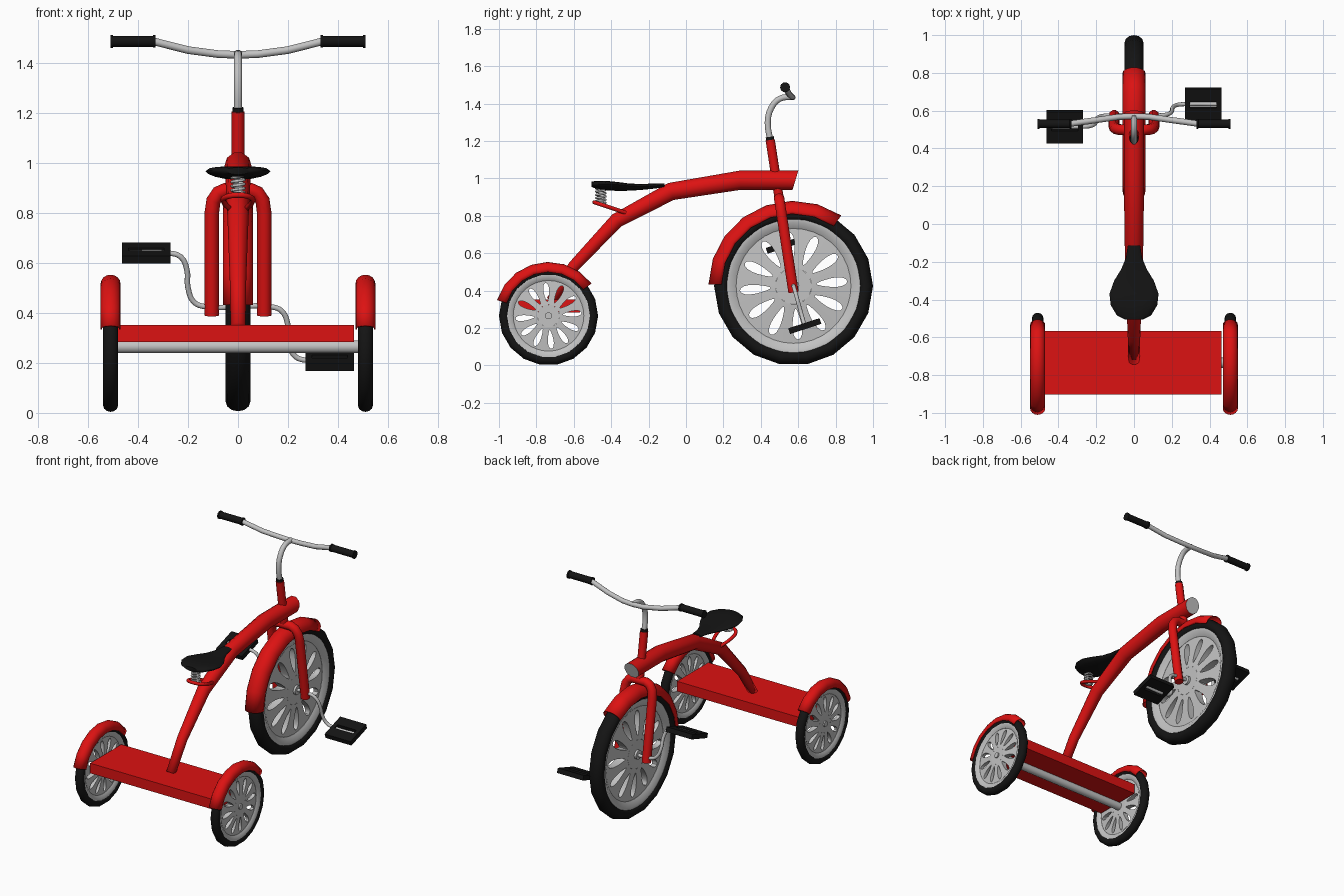
import bpy, bmesh
from math import sin, cos, pi, radians
from mathutils import Vector, Matrix

cube = bpy.data.objects.get("Cube")
if cube:
    bpy.data.objects.remove(cube)


def material(name, r, g, b):
    m = bpy.data.materials.new(name)
    m.use_nodes = True
    m.diffuse_color = (r, g, b, 1)
    bsdf = m.node_tree.nodes["Principled BSDF"]
    bsdf.inputs["Base Color"].default_value = (r, g, b, 1)
    bsdf.inputs["Roughness"].default_value = 0.5
    return m


RED = material("red paint", 0.72, 0.006, 0.006)
GREY = material("grey metal", 0.54, 0.54, 0.54)
BLACK = material("black rubber", 0.007, 0.007, 0.007)


def finish(name, mesh, *mats, angle=40):
    ob = bpy.data.objects.new(name, mesh)
    bpy.context.collection.objects.link(ob)
    mesh.materials.clear()
    for m in mats:
        mesh.materials.append(m)
    bpy.ops.object.select_all(action='DESELECT')
    ob.select_set(True)
    bpy.context.view_layer.objects.active = ob
    bpy.ops.object.shade_smooth_by_angle(angle=radians(angle))
    return ob


def from_bmesh(name, bm, *mats, angle=40):
    bmesh.ops.recalc_face_normals(bm, faces=bm.faces)
    mesh = bpy.data.meshes.new(name)
    bm.to_mesh(mesh)
    bm.free()
    return finish(name, mesh, *mats, angle=angle)


def tube(name, points, radius, mat, bend=False):
    """Round bar along points; radius is a number or one per point."""
    radii = radius if isinstance(radius, list) else [radius] * len(points)
    cu = bpy.data.curves.new(name, 'CURVE')
    cu.dimensions = '3D'
    cu.bevel_depth, cu.bevel_resolution = 1, 3
    cu.use_fill_caps, cu.resolution_u = True, 4
    sp = cu.splines.new('BEZIER' if bend else 'POLY')
    pts = sp.bezier_points if bend else sp.points
    pts.add(len(points) - 1)
    for p, co, r in zip(pts, points, radii):
        p.radius = r
        if bend:
            p.co = co
            p.handle_left_type = p.handle_right_type = 'AUTO'
        else:
            p.co = (*co, 1)
    tmp = bpy.data.objects.new(name + " path", cu)
    bpy.context.collection.objects.link(tmp)
    bpy.context.view_layer.update()
    deps = bpy.context.evaluated_depsgraph_get()
    mesh = bpy.data.meshes.new_from_object(tmp.evaluated_get(deps))
    bpy.data.objects.remove(tmp)
    return finish(name, mesh, mat)


def box(bm, centre, size, tilt=0.0, pivot=(0, 0, 0)):
    m = (Matrix.Translation(pivot) @ Matrix.Rotation(tilt, 4, 'X')
         @ Matrix.Translation(centre) @ Matrix.Diagonal((*size, 1)))
    bmesh.ops.create_cube(bm, size=1, matrix=m)


def lathe(name, profile, centre, mat, start=0, end=360, steps=18, closed=True):
    """Turn (x, radius) points around a sideways axle."""
    bm = bmesh.new()
    full = end - start == 360
    rings = []
    for i in range(steps + (not full)):
        a = radians(start + (end - start) * i / steps)
        rings.append([bm.verts.new(Vector(centre) + Vector((x, r * cos(a), r * sin(a))))
                      for x, r in profile])
    n = len(profile)
    for i in range(steps):
        p, q = rings[i], rings[(i + 1) % len(rings)]
        for j in range(n if closed else n - 1):
            k = (j + 1) % n
            bm.faces.new((p[j], p[k], q[k], q[j]))
    return from_bmesh(name, bm, mat)


def slotted_disc(name, centre, r_in, r_out, x_in, x_out):
    """Lens-shaped disc pierced by twelve teardrop slots."""
    bm = bmesh.new()
    mid, half = (r_in + r_out) / 2, (r_out - r_in) * 0.38
    width = r_out * 0.075
    half_sector = radians(15)
    edge = [(r_out, 1 - k / 2) for k in range(5)]
    edge += [(r_out + (r_in - r_out) * k / 4, -1) for k in (1, 2, 3)]
    edge += [(r_in, -1 + k / 2) for k in range(5)]
    edge += [(r_in + (r_out - r_in) * k / 4, 1) for k in (1, 2, 3)]
    for s in range(12):
        a0 = radians(5 + 30 * s)
        layers = []
        for side in (-1, 1):
            def vert(r, t):
                x = x_in + (x_out - x_in) * (r - r_in) / (r_out - r_in)
                return bm.verts.new(Vector(centre) + Vector((side * x, r * cos(a0 + t), r * sin(a0 + t))))
            outer = [vert(r, f * half_sector) for r, f in edge]
            hole = []
            for k in range(16):
                t = pi / 4 - k * pi / 8
                r = mid + half * cos(t)
                hole.append(vert(r, width * sin(t) * (1 + 0.45 * cos(t)) / r))
            layers.append((outer, hole))
        (o1, h1), (o2, h2) = layers
        for k in range(16):
            j = (k + 1) % 16
            bm.faces.new((o1[k], o1[j], h1[j], h1[k]))
            bm.faces.new((o2[k], h2[k], h2[j], o2[j]))
            bm.faces.new((h1[k], h1[j], h2[j], h2[k]))
    bmesh.ops.remove_doubles(bm, verts=bm.verts, dist=0.0001)
    return from_bmesh(name, bm, GREY)


def wheel(name, centre, radius, rim, half_width):
    depth = (radius - rim) / 2
    tyre = [(half_width * cos(i * pi / 6), rim + depth + depth * sin(i * pi / 6)) for i in range(12)]
    lathe(name + "_tyre", tyre, centre, BLACK)
    w = half_width * 0.75
    lathe(name + "_rim", [(-w, rim + 0.012), (w, rim + 0.012), (w, rim - 0.005), (w * 0.45, rim * 0.89),
                          (-w * 0.45, rim * 0.89), (-w, rim - 0.005)], centre, GREY, steps=36)
    slotted_disc(name + "_disc", centre, rim * 0.28, rim * 0.91, w * 0.9, w * 0.4)
    c = Vector(centre)
    for part, r, x in (("_hub", rim * 0.29, w * 0.9), ("_hub_cap", rim * 0.09, w * 1.3)):
        tube(name + part, [c - Vector((x, 0, 0)), c + Vector((x, 0, 0))], r, GREY)


def fender(name, centre, r_in, r_out, half_width, start, end):
    arch = half_width * 0.9
    prof = [(half_width * cos(i * pi / 8), r_out - arch + arch * sin(i * pi / 8)) for i in range(9)]
    prof = [(half_width, r_in)] + prof + [(-half_width, r_in)]
    ob = lathe(name, prof, centre, RED, start, end, 7, closed=False)
    mod = ob.modifiers.new("thickness", 'SOLIDIFY')
    mod.thickness, mod.offset = 0.006, 0


# Wheels and fenders
FRONT = (0, 0.575, 0.425)
wheel("front_wheel", FRONT, 0.425, 0.345, 0.05)
fender("front_fender", FRONT, 0.385, 0.452, 0.058, 56, 179)
for side, label in ((1, "left"), (-1, "right")):
    hub = (side * 0.51, -0.735, 0.265)
    wheel(label + "_rear_wheel", hub, 0.265, 0.212, 0.03)
    fender(label + "_rear_fender", hub, 0.234, 0.285, 0.037, 37, 163)
tube("rear_axle", [(-0.5, -0.735, 0.265), (0.5, -0.735, 0.265)], 0.027, GREY)

# Rear step
bm = bmesh.new()
box(bm, (-0.008, -0.735, 0.318), (0.945, 0.335, 0.068))
from_bmesh("rear_step", bm, RED)

# Backbone tube with slanted capped nose
frame = tube("frame_tube", [(0, -0.72, 0.345), (0, -0.6, 0.53), (0, -0.37, 0.775), (0, -0.08, 0.93),
                            (0, 0.29, 0.99), (0, 0.66, 0.99)],
             [0.03, 0.033, 0.042, 0.05, 0.054, 0.054], RED)
frame.data.materials.append(GREY)
bm = bmesh.new()
bm.from_mesh(frame.data)
bmesh.ops.remove_doubles(bm, verts=bm.verts, dist=0.0001)
cut = bmesh.ops.bisect_plane(bm, geom=bm.verts[:] + bm.edges[:] + bm.faces[:], plane_co=(0, 0.585, 0.99),
                             plane_no=(0, 1, -0.3), clear_outer=True)
rim_edges = [e for e in cut["geom_cut"] if isinstance(e, bmesh.types.BMEdge)]
cap = bmesh.ops.holes_fill(bm, edges=rim_edges)["faces"]
for f in cap:
    f.material_index = 1
    f.smooth = False
    for e in f.edges:
        e.smooth = False
bm.to_mesh(frame.data)
bm.free()


# Fork and steering column share one leaning line
def lean(x, z):
    return (x, 0.575 - 0.153 * (z - 0.39), z)


tube("steering_column", [lean(0, 0.88), lean(0, 1.205)], 0.026, RED)
tube("column_collar", [lean(0, 1.195), lean(0, 1.222)], 0.023, BLACK)
half = [(0.105, 0.39), (0.105, 0.8), (0.098, 0.85), (0.078, 0.88), (0.05, 0.892)]
tube("fork", [lean(x, z) for x, z in half] + [lean(-x, z) for x, z in reversed(half)], 0.029, RED)

# Handlebar
tube("handlebar_stem", [lean(0, 1.2), (0, 0.437, 1.3), (0, 0.455, 1.375), (0, 0.5, 1.425), (0, 0.575, 1.437)],
     0.017, GREY, bend=True)
bar = [(0.4, 0.53, 1.487), (0.33, 0.532, 1.485), (0.2, 0.55, 1.452), (0.08, 0.567, 1.436)]
tube("handlebar", bar + [(0, 0.57, 1.433)] + [(-x, y, z) for x, y, z in reversed(bar)], 0.016, GREY)

# Grips, cranks and pedals on both sides
for s, label in ((1, "left"), (-1, "right")):
    tube(label + "_grip", [(s * x, 0.53, 1.487) for x in (0.33, 0.34, 0.341, 0.5, 0.501, 0.51)],
         [0.026, 0.026, 0.023, 0.023, 0.027, 0.027], BLACK)
    path = [(0, 0), (0.13, 0), (0.175, 0.08), (0.2, 0.35), (0.205, 0.7), (0.23, 0.93), (0.28, 1), (0.45, 1)]
    tube(label + "_crank", [(s * x, 0.575 + s * 0.06 * f, 0.425 - s * 0.215 * f) for x, f in path],
         0.011, GREY, bend=True)
    bm = bmesh.new()
    pivot = (s * 0.367, 0.575 + s * 0.06, 0.425 - s * 0.215)
    for e in (-1, 1):
        box(bm, (0, e * 0.053, 0), (0.195, 0.07, 0.032), radians(18), pivot)
        box(bm, (e * 0.084, 0, 0), (0.027, 0.04, 0.032), radians(18), pivot)
    from_bmesh(label + "_pedal", bm, BLACK)

# Seat lofted from (y, half width, height, half thickness) sections
sections = [(-0.505, 0.05, 0.968, 0.014), (-0.485, 0.09, 0.966, 0.02), (-0.43, 0.123, 0.962, 0.025),
            (-0.37, 0.13, 0.957, 0.024), (-0.3, 0.105, 0.953, 0.019), (-0.24, 0.068, 0.954, 0.016),
            (-0.18, 0.043, 0.958, 0.014), (-0.115, 0.033, 0.962, 0.01)]
bm = bmesh.new()
rings = []
for y, w, z, t in sections:
    ring = []
    for i in range(16):
        a = i * pi / 8
        x = w * cos(a)
        ring.append(bm.verts.new((x, y, z + t * sin(a) + 0.6 * x * x)))
    rings.append(ring)
for p, q in zip(rings, rings[1:]):
    for i in range(16):
        j = (i + 1) % 16
        bm.faces.new((p[i], p[j], q[j], q[i]))
bm.faces.new(rings[0])
bm.faces.new(rings[-1])
from_bmesh("seat", bm, BLACK, angle=50)

# Seat spring and its looped bracket
tube("seat_spring", [(0.025 * cos(i * pi / 4), -0.455 + 0.025 * sin(i * pi / 4), 0.865 + 0.085 * i / 40)
                     for i in range(41)], 0.006, GREY)
loop = [(0.03, -0.32, 0.815), (0.055, -0.4, 0.842), (0.052, -0.46, 0.862)]
tube("seat_bracket", loop + [(0, -0.49, 0.872)] + [(-x, y, z) for x, y, z in reversed(loop)],
     0.011, RED, bend=True)
